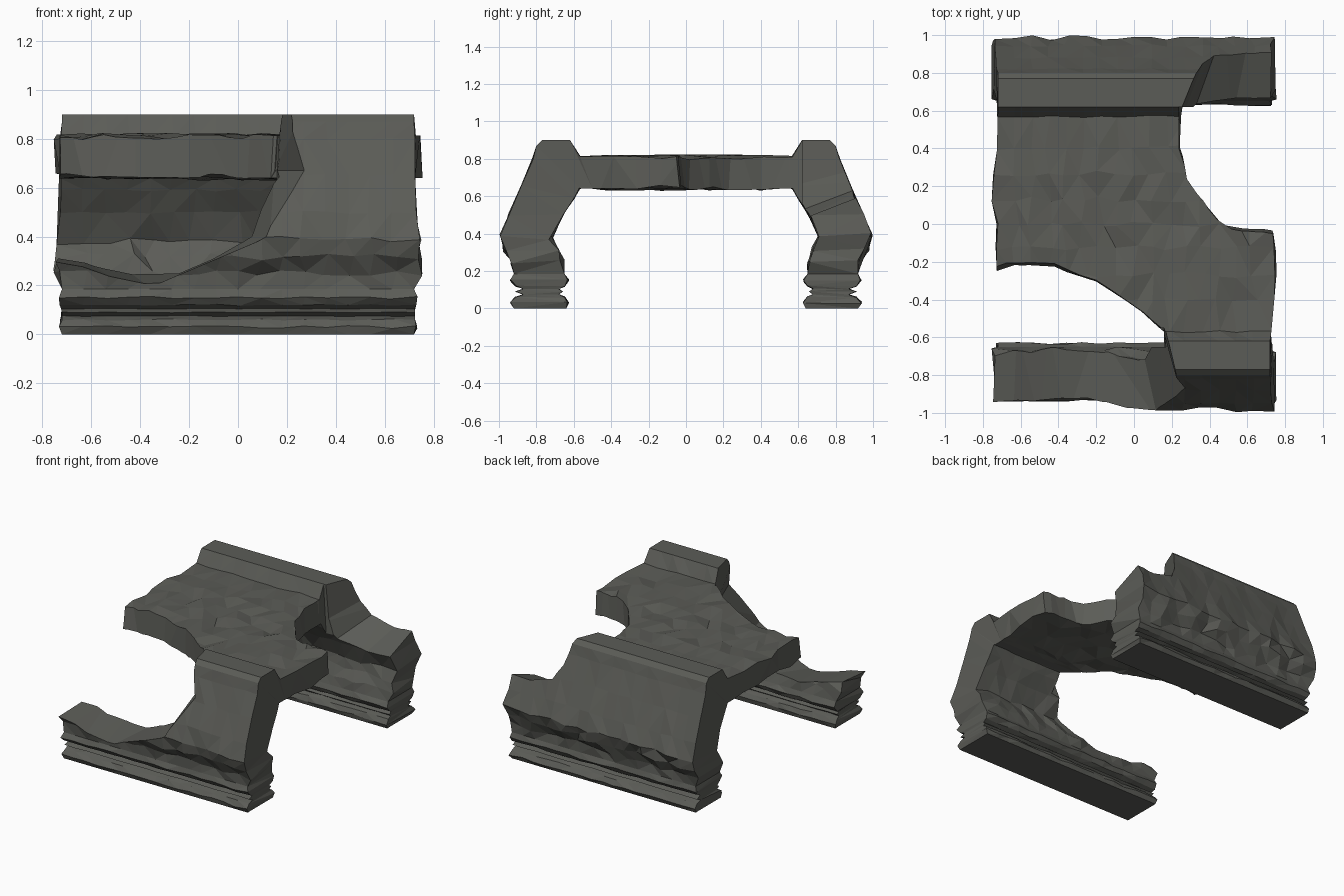
import bpy
import bmesh
import random
from mathutils import Vector

random.seed(7)
if "Cube" in bpy.data.objects:
    bpy.data.objects.remove(bpy.data.objects["Cube"], do_unlink=True)

stone = bpy.data.materials.new("dark_stone")
stone.use_nodes = True
stone.diffuse_color = (0.105, 0.107, 0.095, 1)
shader = next(n for n in stone.node_tree.nodes if n.type == "BSDF_PRINCIPLED")
shader.inputs["Base Color"].default_value = stone.diffuse_color
shader.inputs["Roughness"].default_value = 0.9

HALF_LENGTH = 0.72
SEGMENTS = 16

# Cross-section stations: outer (y, z), inner (y, z), roughness
PLINTH = [
    ((.92, 0), (.64, 0), 0),
    ((.935, .03), (.63, .03), .006),
    ((.91, .06), (.65, .06), .004),
    ((.87, .075), (.68, .075), .002),
    ((.91, .09), (.66, .09), .002),
    ((.87, .105), (.68, .105), .002),
    ((.91, .12), (.65, .12), .004),
    ((.935, .15), (.63, .15), .006),
    ((.92, .185), (.65, .185), 0),
]
WALL = [
    PLINTH[-1],
    ((.925, .25), (.66, .25), .016),
    ((.965, .32), (.69, .32), .018),
    ((.985, .39), (.72, .38), .014),
    ((.945, .5), (.66, .5), .007),
    ((.88, .65), (.6, .59), .006),
    ((.82, .8), (.57, .64), .004),
]
RIDGE = [
    ((.80, .87), (.56, .64), 0),
    ((.77, .90), (.53, .64), 0),
    ((.62, .90), (.50, .64), 0),
    ((.57, .81), (.46, .64), .006),
]
ROOF = [((y, .81), (y, .645), .016) for y in (.4, .27, .13)]
CROWN = [((0, .81), (0, .645), .016)]


def mirrored(stations):
    return [((-o[0], o[1]), (-i[0], i[1]), r) for o, i, r in stations]


def finish(name, bm):
    bmesh.ops.recalc_face_normals(bm, faces=bm.faces[:])
    mesh = bpy.data.meshes.new(name)
    bm.to_mesh(mesh)
    bm.free()
    mesh.materials.append(stone)
    obj = bpy.data.objects.new(name, mesh)
    bpy.context.collection.objects.link(obj)
    return obj


def hewn_point(x, point, rough, end):
    """Roughen one stone corner, bulging the exposed ends a little."""
    def shake():
        return random.uniform(-rough, rough)
    y = max(-1, min(1, point[0] + shake()))
    if end:
        x += end * min(.035, abs(shake()) * 2.5)
    else:
        x += shake() * 1.5
    return Vector((x, y, point[1] + shake()))


def sweep(name, stations):
    """Carry a band of stations along x, closing both ends with quads."""
    bm = bmesh.new()
    rings = []
    for s in range(SEGMENTS + 1):
        end = -1 if s == 0 else 1 if s == SEGMENTS else 0
        x = HALF_LENGTH * (2 * s / SEGMENTS - 1)
        outer = [bm.verts.new(hewn_point(x, o, r, end)) for o, i, r in stations]
        inner = [bm.verts.new(hewn_point(x, i, r, end)) for o, i, r in stations]
        rings.append((outer, inner))
    for (o1, i1), (o2, i2) in zip(rings, rings[1:]):
        loop1, loop2 = o1 + i1[::-1], o2 + i2[::-1]
        for k in range(len(loop1)):
            bm.faces.new((loop1[k - 1], loop1[k], loop2[k], loop2[k - 1]))
    for outer, inner in (rings[0], rings[-1]):
        for k in range(1, len(outer)):
            bm.faces.new((outer[k - 1], outer[k], inner[k], inner[k - 1]))
    bmesh.ops.triangulate(bm, faces=bm.faces[:])
    return finish(name, bm)


def break_away(target, axis, start, start_outline, stop, stop_outline):
    """Remove a tapered block lofted between two matching outlines."""
    bm = bmesh.new()
    loops = []
    for depth, outline in ((start, start_outline), (stop, stop_outline)):
        loops.append([bm.verts.new((a, depth, b) if axis == "y" else (a, b, depth))
                      for a, b in outline])
    first, last = loops
    for k in range(len(first)):
        bm.faces.new((first[k - 1], first[k], last[k], last[k - 1]))
    bm.faces.new(first)
    bm.faces.new(last)
    bmesh.ops.triangulate(bm, faces=bm.faces[:])
    cutter = finish("break_cutter", bm)
    cutter.hide_render = True
    mod = target.modifiers.new("break", "BOOLEAN")
    mod.operation = "DIFFERENCE"
    mod.solver = "EXACT"
    mod.object = cutter
    bpy.context.view_layer.objects.active = target
    bpy.ops.object.modifier_apply(modifier=mod.name)
    bpy.data.objects.remove(cutter, do_unlink=True)


# Stepped footings
sweep("back_plinth", PLINTH)
sweep("front_plinth", mirrored(PLINTH))

# Leaning walls, ridges and flat roof as one shell
half = WALL + RIDGE + ROOF
vault = sweep("vault_shell", half + CROWN + mirrored(half)[::-1])

# Collapsed front corner of the roof
break_away(vault, "z",
           .5, [(-.9, -.27), (-.74, -.28), (-.6, -.23), (-.42, -.24), (-.2, -.31),
                (.03, -.46), (.15, -.57), (.16, -.65), (-.9, -.65)],
           1, [(-.9, -.18), (-.72, -.19), (-.6, -.19), (-.42, -.19), (-.2, -.29),
               (.06, -.47), (.18, -.57), (.19, -.65), (-.9, -.65)])

# Collapsed front wall, leaving a low stub
break_away(vault, "y",
           -.55, [(.17, .97), (.15, .67), (.02, .4), (-.2, .27), (-.45, .26),
                  (-.62, .3), (-.9, .35), (-.9, .97)],
           -1.05, [(.29, .97), (.34, .67), (.13, .4), (-.36, .19), (-.5, .22),
                   (-.64, .27), (-.9, .32), (-.9, .97)])

# Collapsed back corner of the roof
break_away(vault, "z",
           .5, [(.9, -.05), (.68, -.01), (.58, -.01), (.46, .01), (.36, .13), (.28, .22),
                (.25, .4), (.26, .62), (.9, .62)],
           1, [(.9, -.07), (.68, -.06), (.55, -.05), (.43, .03), (.37, .12), (.28, .25),
               (.23, .4), (.23, .62), (.9, .62)])

# Collapsed top of the back wall
break_away(vault, "y",
           .55, [(.22, .97), (.25, .65), (.3, .5), (.52, .44), (.9, .46), (.9, .97)],
           1.05, [(.43, .97), (.44, .78), (.48, .69), (.62, .64), (.9, .66), (.9, .97)])
